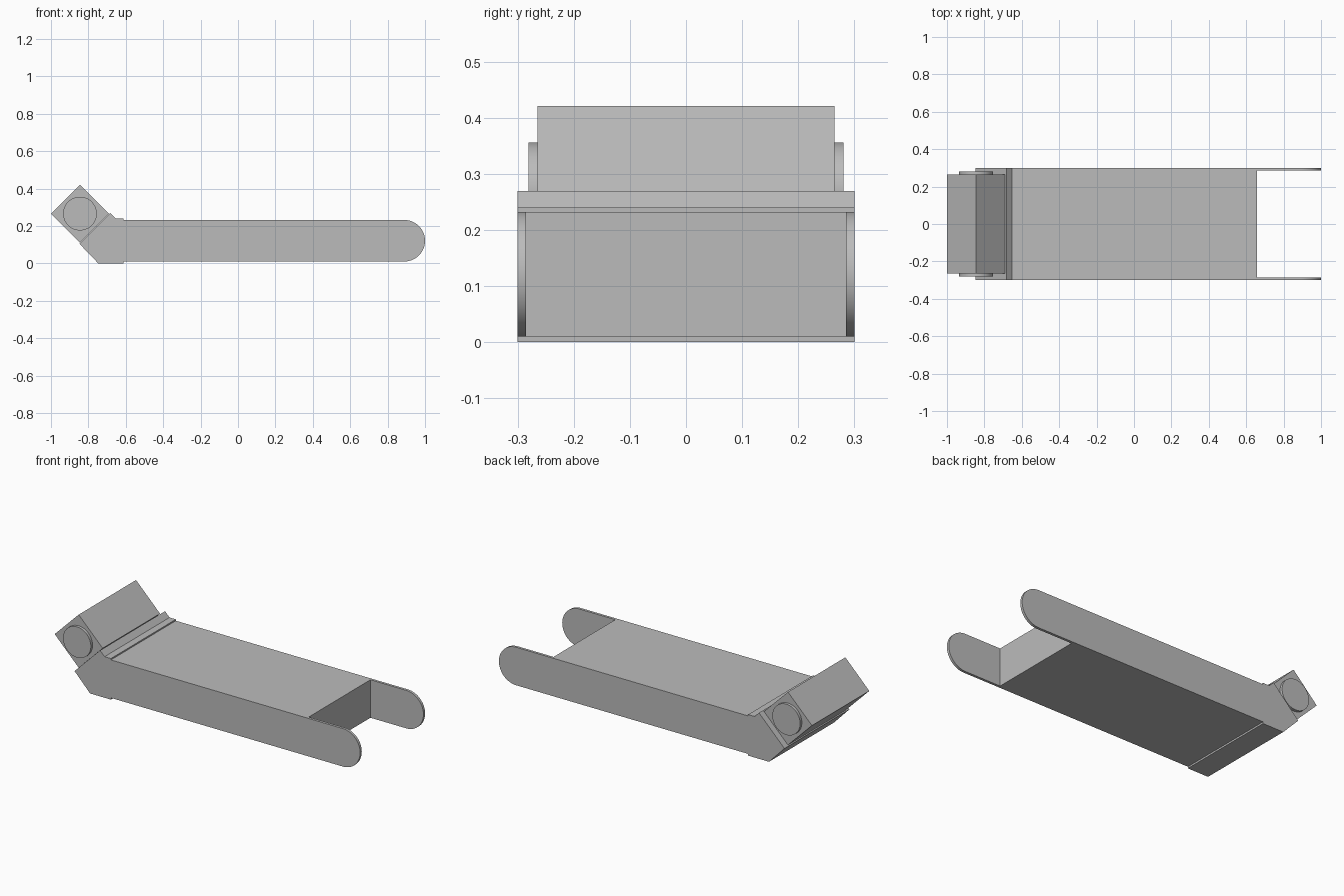
import bpy
import bmesh
import math
from mathutils import Matrix, Vector

cube = bpy.data.objects.get("Cube")
if cube:
    bpy.data.objects.remove(cube, do_unlink=True)

GREY = (0.5, 0.5, 0.5, 1.0)
grey = bpy.data.materials.new("plain grey")
grey.use_nodes = True
grey.diffuse_color = GREY
grey.node_tree.nodes["Principled BSDF"].inputs["Base Color"].default_value = GREY


def extrude_profile(name, profile, y0, y1, smooth=False):
    """Extrude an (x, z) outline along y into a closed solid."""
    bm = bmesh.new()
    face = bm.faces.new([bm.verts.new((x, y0, z)) for x, z in profile])
    moved = bmesh.ops.extrude_face_region(bm, geom=[face])["geom"]
    verts = [v for v in moved if isinstance(v, bmesh.types.BMVert)]
    bmesh.ops.translate(bm, verts=verts, vec=(0, y1 - y0, 0))
    bmesh.ops.recalc_face_normals(bm, faces=bm.faces)
    mesh = bpy.data.meshes.new(name)
    bm.to_mesh(mesh)
    bm.free()
    mesh.materials.append(grey)
    obj = bpy.data.objects.new(name, mesh)
    bpy.context.collection.objects.link(obj)
    if smooth:
        bpy.ops.object.select_all(action='DESELECT')
        obj.select_set(True)
        bpy.context.view_layer.objects.active = obj
        bpy.ops.object.shade_smooth_by_angle(angle=math.radians(30))
    return obj


def arc(cx, cz, radius, start, end, steps):
    """Points on an arc, angles in degrees."""
    angles = [math.radians(start + (end - start) * i / steps) for i in range(steps + 1)]
    return [(cx + radius * math.cos(a), cz + radius * math.sin(a)) for a in angles]


HALF_WIDTH = 0.30
INNER = 0.285
LOW, HIGH = 0.01, 0.232
JOINT = -0.612
RADIUS = (HIGH - LOW) / 2

# Solid arm body between the side plates
extrude_profile("arm_body", [(JOINT, LOW), (0.657, LOW), (0.657, HIGH), (JOINT, HIGH)],
                -INNER, INNER)

# Thin side plates with a rounded free end
plate = [(JOINT, LOW)] + arc(1 - RADIUS, LOW + RADIUS, RADIUS, -90, 90, 32) + [(JOINT, HIGH)]
for side, name in ((1, "back_side_plate"), (-1, "front_side_plate")):
    extrude_profile(name, plate, side * INNER, side * HALF_WIDTH, smooth=True)

# Angled end cap with a small ridge on top
cap = [(JOINT, 0), (-0.747, 0), (-0.847, 0.104), (-0.682, 0.269), (-0.653, 0.24), (JOINT, 0.24)]
extrude_profile("angled_end_cap", cap, -HALF_WIDTH, HALF_WIDTH)

# Square pivot block turned on its corner
PIVOT_X, PIVOT_Z = -0.845, 0.266
extrude_profile("pivot_block", arc(PIVOT_X, PIVOT_Z, 0.155, 0, 270, 3), -0.265, 0.265)

# Round pivot pin through the block
extrude_profile("pivot_pin", arc(PIVOT_X, PIVOT_Z, 0.09, 0, 360 - 7.5, 47),
                -0.281, 0.281, smooth=True)
